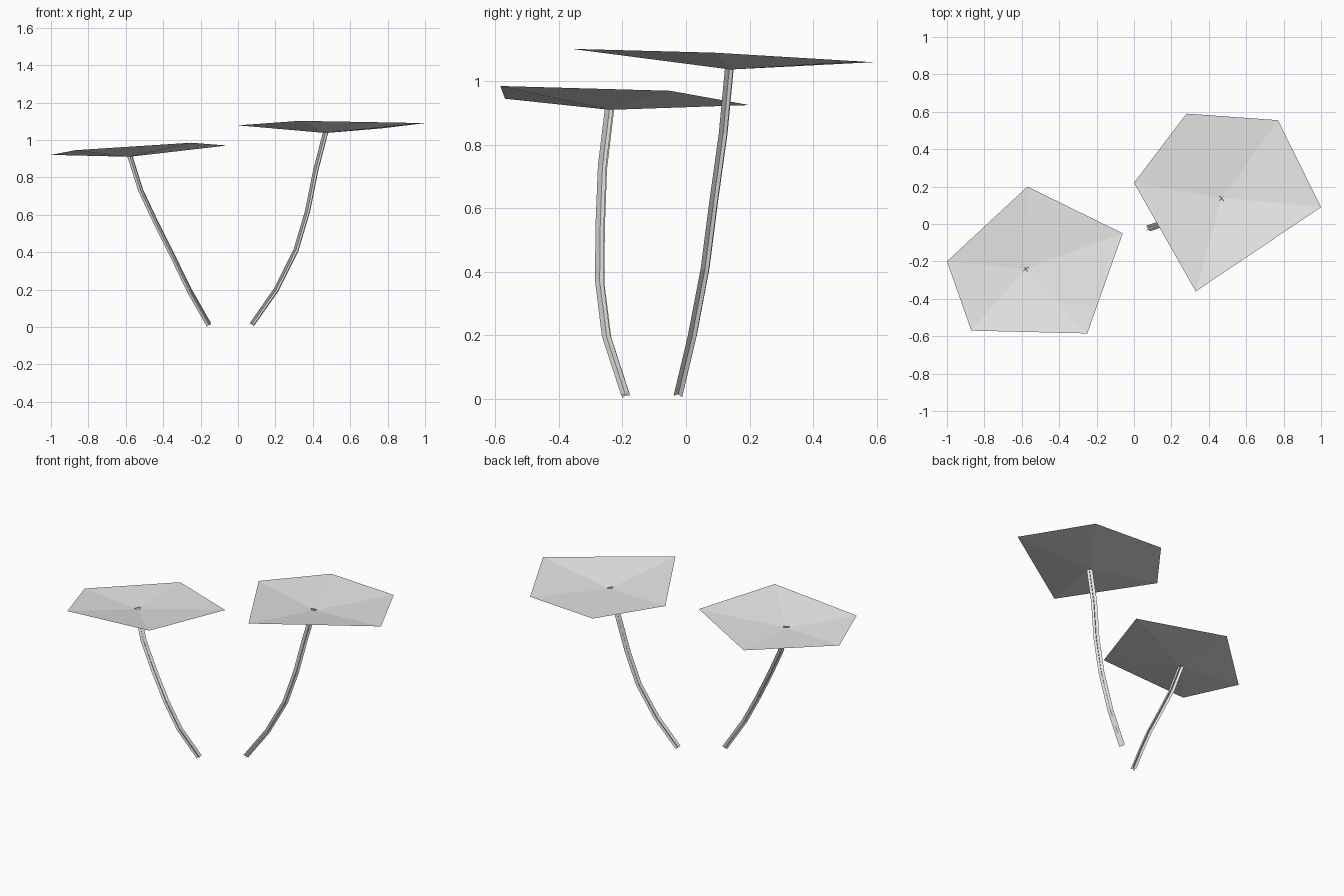
import bpy
import bmesh
import math
from mathutils import Vector

cube = bpy.data.objects.get("Cube")
if cube:
    bpy.data.objects.remove(cube, do_unlink=True)

grey = bpy.data.materials.new("light grey")
grey.use_nodes = True
grey.diffuse_color = (0.8, 0.8, 0.8, 1)
grey.node_tree.nodes["Principled BSDF"].inputs["Base Color"].default_value = (0.8, 0.8, 0.8, 1)


def finish(bm, name):
    mesh = bpy.data.meshes.new(name)
    bm.to_mesh(mesh)
    bm.free()
    mesh.materials.append(grey)
    obj = bpy.data.objects.new(name, mesh)
    bpy.context.scene.collection.objects.link(obj)
    return obj


def pad(name, centre, rim):
    """Shallow dished leaf: a fan of triangles, rim given counter-clockwise."""
    bm = bmesh.new()
    hub = bm.verts.new(centre)
    ring = [bm.verts.new(p) for p in rim]
    for a, b in zip(ring, ring[1:] + ring[:1]):
        bm.faces.new((hub, a, b))
    return finish(bm, name)


def stem(name, path, turn, half_width=0.018):
    """Two crossed ribbons swept along a bent path."""
    bm = bmesh.new()
    pts = [Vector(p) for p in path]
    for angle in (turn, turn + math.pi / 2):
        rows = []
        for i, p in enumerate(pts):
            along = (pts[min(i + 1, len(pts) - 1)] - pts[max(i - 1, 0)]).normalized()
            side = Vector((math.cos(angle), math.sin(angle), 0))
            side = (side - along * side.dot(along)).normalized() * half_width
            rows.append((bm.verts.new(p - side), bm.verts.new(p + side)))
        for low, high in zip(rows, rows[1:]):
            bm.faces.new((low[0], low[1], high[1], high[0]))
    return finish(bm, name)


# Lower pad and its stem
pad("right_pad", (-0.58, -0.24, 0.91),
    [(-0.57, 0.20, 0.925), (-1.0, -0.20, 0.92), (-0.87, -0.57, 0.945),
     (-0.25, -0.585, 0.985), (-0.06, -0.05, 0.97)])
stem("right_stem",
     [(-0.155, -0.19, 0.011), (-0.26, -0.25, 0.195), (-0.345, -0.272, 0.37),
      (-0.435, -0.27, 0.55), (-0.52, -0.263, 0.73), (-0.58, -0.24, 0.92)],
     math.radians(38))

# Taller pad and its stem
pad("left_pad", (0.47, 0.14, 1.037),
    [(0.28, 0.59, 1.06), (0.0, 0.22, 1.078), (0.33, -0.36, 1.102),
     (1.0, 0.09, 1.09), (0.77, 0.555, 1.062)])
stem("left_stem",
     [(0.075, -0.024, 0.014), (0.205, 0.02, 0.2), (0.31, 0.06, 0.41),
      (0.372, 0.087, 0.62), (0.415, 0.117, 0.835), (0.47, 0.137, 1.047)],
     math.radians(40))
